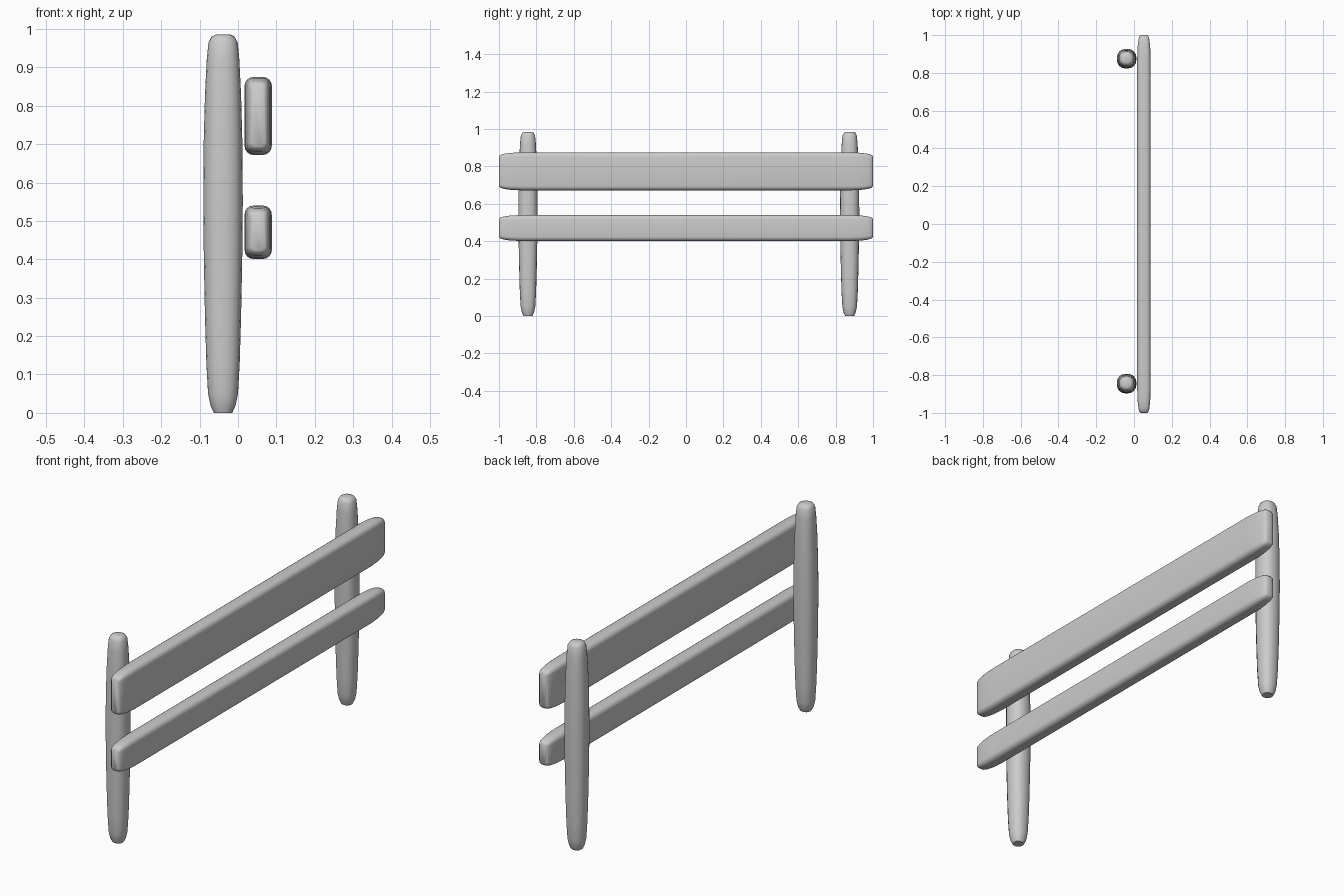
import bpy, bmesh, math
from mathutils import Vector

if "Cube" in bpy.data.objects:
    bpy.data.objects.remove(bpy.data.objects["Cube"])


def rounded_rect(hw, hh, r, seg):
    """Points of a rounded rectangle centred on the origin."""
    pts = []
    for i, (sx, sy) in enumerate([(1, 1), (-1, 1), (-1, -1), (1, -1)]):
        for k in range(seg + 1):
            a = math.pi / 2 * (i + k / seg)
            pts.append((sx * (hw - r) + r * math.cos(a),
                        sy * (hh - r) + r * math.sin(a)))
    return pts


def loft(name, rings, location):
    """Skin a list of closed point rings and cap both ends."""
    bm = bmesh.new()
    rows = [[bm.verts.new(p) for p in ring] for ring in rings]
    n = len(rows[0])
    for a, b in zip(rows, rows[1:]):
        for i in range(n):
            j = (i + 1) % n
            bm.faces.new((a[i], a[j], b[j], b[i]))
    bm.faces.new(rows[0])
    bm.faces.new(rows[-1])
    bmesh.ops.recalc_face_normals(bm, faces=bm.faces[:])
    mesh = bpy.data.meshes.new(name)
    bm.to_mesh(mesh)
    bm.free()
    obj = bpy.data.objects.new(name, mesh)
    obj.location = Vector(location)
    bpy.context.collection.objects.link(obj)
    bpy.ops.object.select_all(action='DESELECT')
    obj.select_set(True)
    bpy.context.view_layer.objects.active = obj
    bpy.ops.object.shade_smooth_by_angle(angle=math.radians(50))
    return obj


# Posts: worn, slightly barrel-shaped round logs (z, half width)
post_profile = [(0, 0.024), (0.02, 0.033), (0.05, 0.039), (0.13, 0.0435),
                (0.25, 0.047), (0.4, 0.050), (0.55, 0.0515), (0.7, 0.0505),
                (0.83, 0.047), (0.92, 0.0425), (0.965, 0.038),
                (0.98, 0.030), (0.985, 0.020)]


def post(name, y):
    rings = [[(u, v, z) for u, v in rounded_rect(h, h, h * 0.85, 4)]
             for z, h in post_profile]
    loft(name, rings, (-0.039, y, 0))


post("left_post", -0.845)
post("right_post", 0.875)

# Rails: softly rounded planks with tapered ends (y, inset)
end = [(1.0, 0.022), (0.993, 0.014), (0.975, 0.008), (0.94, 0.003), (0.88, 0)]
stations = [(-y, d) for y, d in end] + [(y, d) for y, d in reversed(end)]


def rail(name, z0, z1):
    hw, hh = 0.0355, (z1 - z0) / 2
    rings = []
    for y, d in stations:
        w, h = hw - d * 0.8, hh - d
        rings.append([(u, y, v) for u, v in rounded_rect(w, h, w * 0.65, 4)])
    loft(name, rings, (0.0525, 0, (z0 + z1) / 2))


rail("upper_rail", 0.672, 0.875)
rail("lower_rail", 0.401, 0.540)
